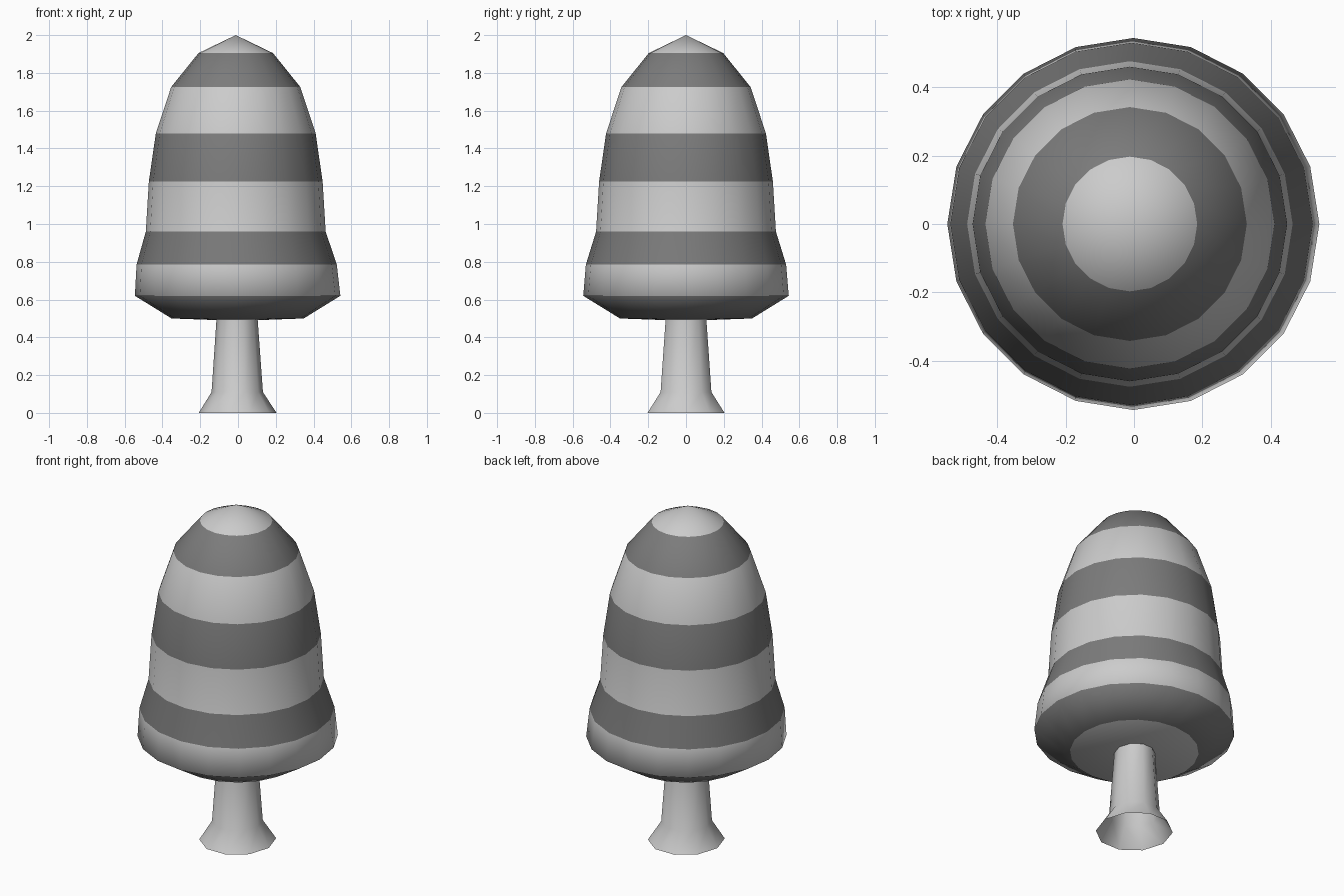
import bpy, bmesh
from math import cos, sin, tau

if "Cube" in bpy.data.objects:
    bpy.data.objects.remove(bpy.data.objects["Cube"])


def grey(name, value):
    mat = bpy.data.materials.new(name)
    mat.diffuse_color = (value, value, value, 1)
    mat.use_nodes = True
    mat.node_tree.nodes["Principled BSDF"].inputs["Base Color"].default_value = mat.diffuse_color
    return mat


def lathe(name, rings, sides, y_scale=1.0, bottom=None, top=None, mats=(), first=0):
    """Stack rings (radius, z, x offset); close ends with optional tip points."""
    bm = bmesh.new()
    loops = [[bm.verts.new((cx + r * cos(tau * i / sides),
                            r * y_scale * sin(tau * i / sides), z))
              for i in range(sides)] for r, z, cx in rings]
    for k, (a, b) in enumerate(zip(loops, loops[1:])):
        for i in range(sides):
            j = (i + 1) % sides
            f = bm.faces.new((a[i], a[j], b[j], b[i]))
            f.material_index = (k + first) % 2 if mats else 0
    for tip, loop in ((bottom, loops[0]), (top, loops[-1])):
        if tip:
            v = bm.verts.new(tip)
            for i in range(sides):
                pair = (loop[i], loop[(i + 1) % sides])
                bm.faces.new((*(pair if loop is loops[-1] else pair[::-1]), v))
    for f in bm.faces:
        f.smooth = True
    me = bpy.data.meshes.new(name)
    bm.to_mesh(me)
    bm.free()
    for m in mats:
        me.materials.append(m)
    ob = bpy.data.objects.new(name, me)
    bpy.context.collection.objects.link(ob)
    return ob


light, dark = grey("light_band", 0.8), grey("dark_band", 0.2)

# Striped bell-shaped crown, bands alternating dark and light from the bottom
crown = [(0.35, 0.50, -0.002), (0.544, 0.62, -0.002), (0.53, 0.785, -0.007),
         (0.476, 0.96, -0.012), (0.46, 1.225, -0.012), (0.423, 1.48, -0.012),
         (0.342, 1.725, -0.012), (0.197, 1.905, -0.012)]
lathe("crown", crown, 20, bottom=(0, 0, 0.487), top=(-0.012, 0, 2.0),
      mats=(light, dark), first=1)

# Flared trunk, open at the foot
trunk = [(0.206, 0.0, -0.002), (0.136, 0.11, -0.004), (0.108, 0.51, -0.005)]
lathe("trunk", trunk, 10, y_scale=1.04)
